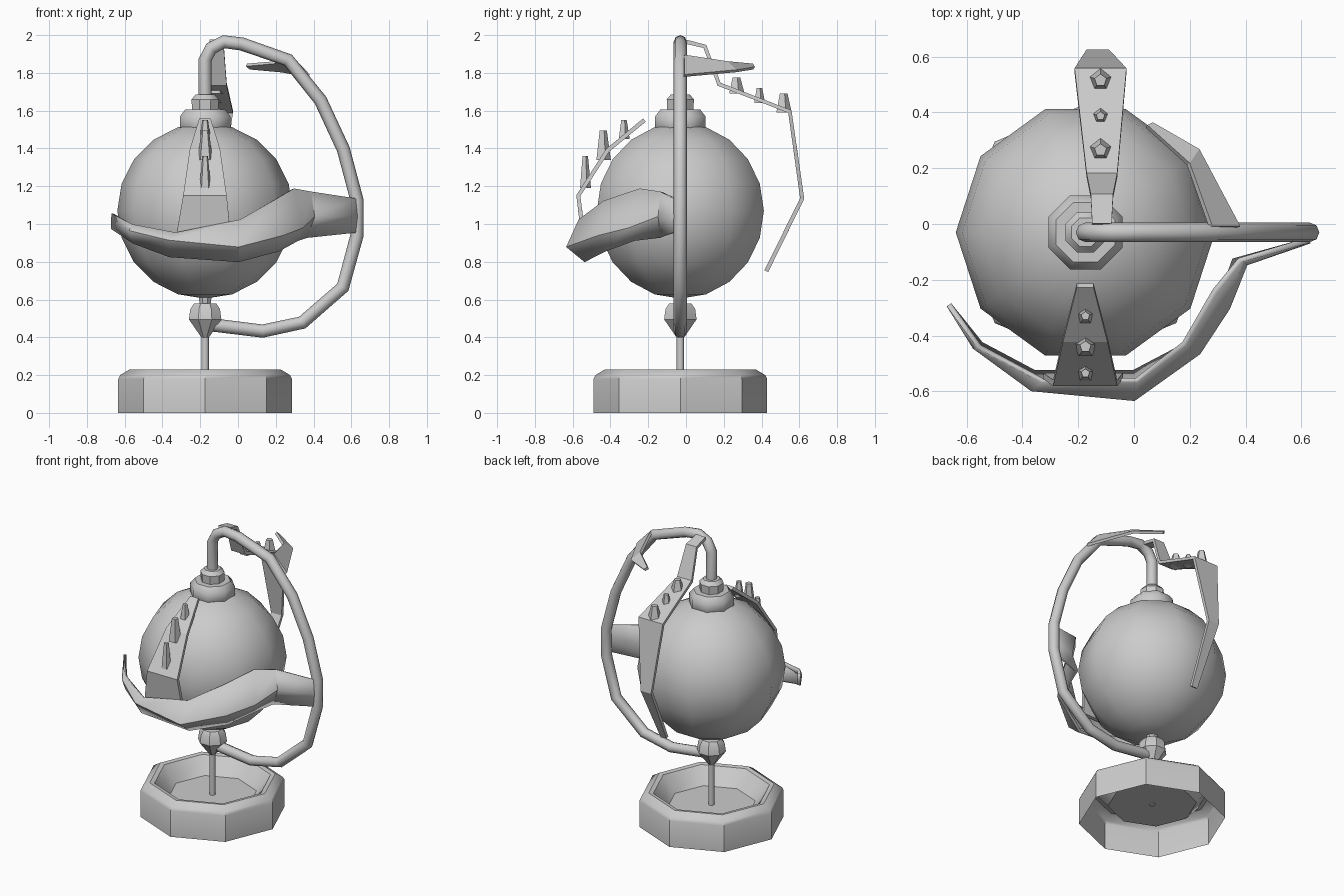
import bpy, bmesh, math
from mathutils import Vector

AX, AY = -0.174, -0.03   # main vertical axis


def finish(name, bm, smooth=None):
    bmesh.ops.recalc_face_normals(bm, faces=bm.faces)
    me = bpy.data.meshes.new(name)
    bm.to_mesh(me)
    bm.free()
    ob = bpy.data.objects.new(name, me)
    bpy.context.collection.objects.link(ob)
    if smooth:
        bpy.ops.object.select_all(action='DESELECT')
        ob.select_set(True)
        bpy.context.view_layer.objects.active = ob
        bpy.ops.object.shade_smooth_by_angle(angle=math.radians(smooth))
    return ob


def lathe(name, profile, n, turn=0.0, smooth=None, x=AX, y=AY):
    """Revolve (radius, z) points; radius 0 becomes a pole."""
    bm = bmesh.new()
    rings = []
    for r, z in profile:
        if r == 0:
            rings.append([bm.verts.new((x, y, z))] * n)
        else:
            a = [2 * math.pi * (i + turn) / n for i in range(n)]
            rings.append([bm.verts.new((x + r * math.cos(t), y + r * math.sin(t), z)) for t in a])
    for p, q in zip(rings, rings[1:]):
        for i in range(n):
            j = (i + 1) % n
            f = list(dict.fromkeys((p[i], p[j], q[j], q[i])))
            bm.faces.new(f)
    return finish(name, bm, smooth)


def strip(name, rows, thick, smooth=None):
    """Plate lofted through rows of points, given thickness."""
    bm = bmesh.new()
    vs = [[bm.verts.new(p) for p in row] for row in rows]
    for a, b in zip(vs, vs[1:]):
        for i in range(len(a) - 1):
            bm.faces.new((a[i], a[i + 1], b[i + 1], b[i]))
    ob = finish(name, bm, smooth)
    m = ob.modifiers.new("thickness", 'SOLIDIFY')
    m.thickness = thick
    m.offset = 0
    return ob


# base: open-bottomed octagonal dish
lathe("base", [(0.46, 0), (0.46, 0.18), (0.45, 0.2), (0.4, 0.23), (0.37, 0.225),
               (0.28, 0.12), (0, 0.12)], 8, smooth=40)

# stem, lower finial and neck
lathe("stem", [(0, 0.115), (0.02, 0.115), (0.02, 0.42)], 8, smooth=50)
lathe("lower_finial", [(0, 0.395), (0.022, 0.4), (0.093, 0.495), (0.085, 0.55),
                       (0.065, 0.578), (0.032, 0.58), (0.042, 0.65)], 8, 0.5, smooth=35)

# globe
R, CZ = 0.465, 1.07
globe = [(R * math.cos(math.radians(a)) if abs(a) < 90 else 0,
          CZ + R * math.sin(math.radians(a))) for a in range(-90, 91, 18)]
lathe("globe", globe, 10, smooth=60)

# stepped cap on the globe
lathe("globe_cap", [(0.13, 1.49), (0.144, 1.51), (0.144, 1.57), (0.115, 1.605), (0.075, 1.605),
                    (0.078, 1.66), (0.055, 1.685), (0, 1.685)], 8, 0.5, smooth=40)

# curved holding arm: eight-sided tube in the xz plane
path = [(-0.174, 1.66), (-0.174, 1.87), (-0.142, 1.93), (-0.075, 1.965), (0.02, 1.953),
        (0.265, 1.868), (0.437, 1.655), (0.558, 1.395), (0.63, 1.125), (0.63, 0.94),
        (0.555, 0.665), (0.34, 0.478), (0.13, 0.433), (-0.13, 0.465)]
pts = [Vector((x, 0, z)) for x, z in path]
bm = bmesh.new()
rings = []
for i, p in enumerate(pts):
    d = (pts[min(i + 1, len(pts) - 1)] - pts[max(i - 1, 0)]).normalized()
    side = Vector((d.z, 0, -d.x))
    rings.append([bm.verts.new(p + Vector((0, AY, 0)) + 0.035 * (
        side * math.cos(k * math.pi / 4) + Vector((0, 1, 0)) * math.sin(k * math.pi / 4)))
        for k in range(8)])
for a, b in zip(rings, rings[1:]):
    for k in range(8):
        bm.faces.new((a[k], a[(k + 1) % 8], b[(k + 1) % 8], b[k]))
bm.faces.new(rings[0])
bm.faces.new(rings[-1])
finish("holding_arm", bm, 50)

# front band sweeping from the arm round the globe (top edge, ridge, bottom edge)
strip("front_band", [
    [(0.62, -0.06, 1.135), (0.63, -0.06, 1.04), (0.62, -0.06, 0.955)],
    [(0.38, -0.13, 1.17), (0.40, -0.14, 1.04), (0.36, -0.13, 0.93)],
    [(0.29, -0.24, 1.185), (0.335, -0.30, 0.98), (0.31, -0.27, 0.915)],
    [(0.18, -0.43, 1.12), (0.23, -0.46, 0.94), (0.21, -0.42, 0.86)],
    [(0.01, -0.56, 1.02), (0.0, -0.625, 0.88), (0.0, -0.53, 0.805)],
    [(-0.33, -0.56, 0.95), (-0.365, -0.59, 0.915), (-0.36, -0.53, 0.83)],
    [(-0.555, -0.44, 0.995), (-0.57, -0.44, 0.965), (-0.55, -0.43, 0.9)],
    [(-0.663, -0.29, 1.055), (-0.663, -0.29, 1.02), (-0.663, -0.29, 0.975)]], 0.02, 35)


def plate(name, rows):
    # rows of (y, z, left x, right x)
    strip(name, [[(l, y, z), (r, y, z)] for y, z, l, r in rows], 0.022)


# front tapered plate, back hooked plate
plate("front_plate", [(-0.22, 1.55, -0.205, -0.145), (-0.415, 1.39, -0.255, -0.095),
                      (-0.57, 1.15, -0.29, -0.06), (-0.545, 0.95, -0.325, -0.04)])
plate("back_plate", [(0.0, 1.965, -0.15, -0.08), (0.1, 1.94, -0.155, -0.075),
                     (0.175, 1.74, -0.17, -0.06), (0.55, 1.595, -0.213, -0.027),
                     (0.615, 1.135, -0.17, -0.09), (0.425, 0.75, -0.155, -0.11)])

# small side fin behind the arm
strip("side_fin", [[(0.275, -0.01, 1.89), (0.375, -0.01, 1.785)],
                   [(0.195, 0.215, 1.855), (0.23, 0.265, 1.81)],
                   [(0.045, 0.35, 1.842), (0.065, 0.36, 1.825)]], 0.018)

# five-sided studs on both plates: x, y, base z, top z, radius
for i, (x, y, z0, z1, r) in enumerate([
        (AX, -0.33, 1.45, 1.55, 0.032), (AX, -0.44, 1.34, 1.495, 0.042),
        (AX, -0.535, 1.19, 1.36, 0.032), (-0.12, 0.265, 1.69, 1.775, 0.045),
        (-0.12, 0.387, 1.64, 1.72, 0.032), (-0.12, 0.515, 1.59, 1.69, 0.045)]):
    lathe(f"stud_{i + 1}", [(0, z0), (r, z0), (r * 0.5, z1), (0, z1)], 5, 0.25, x=x, y=y)
